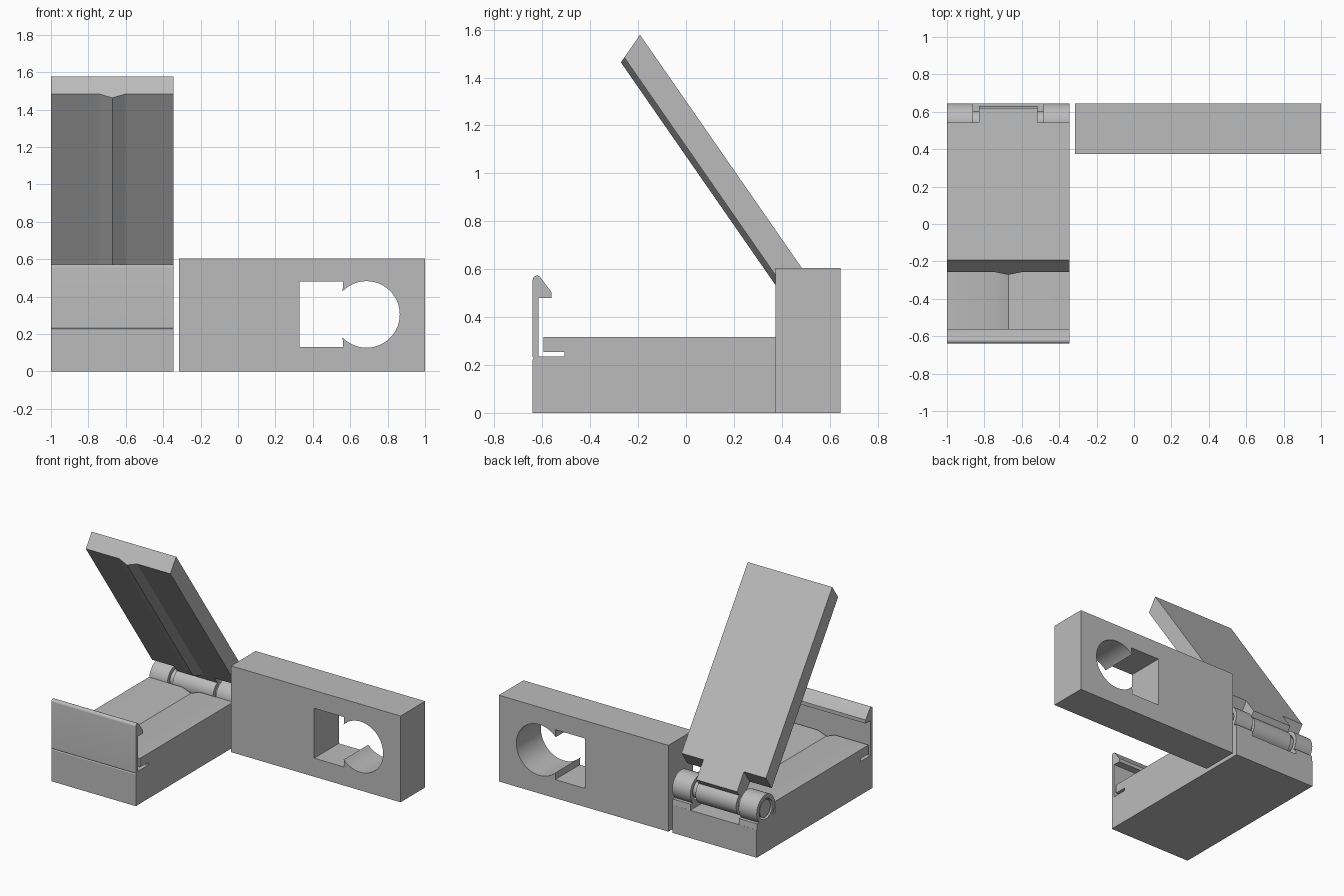
import bpy, bmesh, math
from mathutils import Vector

if "Cube" in bpy.data.objects:
    bpy.data.objects.remove(bpy.data.objects["Cube"])

grey = bpy.data.materials.new("plain_grey")
grey.use_nodes = True
colour = (0.5, 0.5, 0.5, 1)
grey.diffuse_color = colour
grey.node_tree.nodes["Principled BSDF"].inputs["Base Color"].default_value = colour


def prism(name, outline, start, end, place):
    """Extrude a 2D outline from start to end; place maps (u, v, w) to space."""
    bm = bmesh.new()
    rings = [[bm.verts.new(place(u, v, w)) for u, v in outline] for w in (start, end)]
    bm.faces.new(rings[0])
    bm.faces.new(rings[1])
    n = len(outline)
    for i in range(n):
        j = (i + 1) % n
        bm.faces.new((rings[0][i], rings[0][j], rings[1][j], rings[1][i]))
    bmesh.ops.recalc_face_normals(bm, faces=bm.faces)
    mesh = bpy.data.meshes.new(name)
    bm.to_mesh(mesh)
    bm.free()
    obj = bpy.data.objects.new(name, mesh)
    bpy.context.collection.objects.link(obj)
    mesh.materials.append(grey)
    return obj


def arc(cu, cv, r, a0, a1, steps):
    angles = [math.radians(a0 + (a1 - a0) * i / steps) for i in range(steps + 1)]
    return [(cu + r * math.cos(a), cv + r * math.sin(a)) for a in angles]


def cut(target, cutter):
    """Subtract the cutter, apply the result and delete the cutter."""
    cutter.hide_render = True
    mod = target.modifiers.new("cut", "BOOLEAN")
    mod.operation = "DIFFERENCE"
    mod.solver = "EXACT"
    mod.object = cutter
    bpy.context.view_layer.objects.active = target
    bpy.ops.object.modifier_apply(modifier=mod.name)
    bpy.data.objects.remove(cutter)


def smooth(obj):
    bpy.ops.object.select_all(action="DESELECT")
    obj.select_set(True)
    bpy.context.view_layer.objects.active = obj
    bpy.ops.object.shade_smooth_by_angle(angle=math.radians(25))


along_x = lambda y, z, x: Vector((x, y, z))
along_y = lambda x, z, y: Vector((x, y, z))

LEFT, RIGHT, MID = -0.345, -1.0, -0.672
HINGE = (0.545, 0.305)

# Base tray with its springy front latch, as one side profile
profile = [(-0.64, 0), (-0.64, 0.222), (-0.636, 0.228), (-0.64, 0.234)]
profile += arc(-0.622, 0.555, 0.018, 180, 40, 8)
profile += [(-0.562, 0.505), (-0.562, 0.48), (-0.615, 0.48), (-0.615, 0.235),
            (-0.507, 0.235), (-0.507, 0.255), (-0.595, 0.255), (-0.595, 0.317),
            (0.44, 0.317), (0.44, 0.195), (0.645, 0.195), (0.645, 0)]
base = prism("base_tray", profile, RIGHT, LEFT, along_x)

# V groove along the top of the tray
groove = [(MID - 0.07, 0.318), (MID, 0.292), (MID + 0.07, 0.318)]
cut(base, prism("groove_cutter", groove, -0.605, 0.46, along_y))
smooth(base)

# Hinge barrels at both ends, hollow around the pin
for side, x0, x1 in (("right", RIGHT, -0.86), ("left", -0.485, LEFT)):
    barrel = prism(f"hinge_barrel_{side}", arc(*HINGE, 0.1, 0, 350, 35), x0, x1, along_x)
    cut(barrel, prism("bore_cutter", arc(*HINGE, 0.072, 0, 350, 35), x0 - 0.1, x1 + 0.1, along_x))
    smooth(barrel)
    # Web joining the barrel to the tray below
    prism(f"barrel_web_{side}", [(0.44, 0.19), (0.645, 0.19), (0.64, 0.235), (0.44, 0.235)],
          x0, x1, along_x)

smooth(prism("hinge_pin", arc(*HINGE, 0.06, 0, 350, 35), RIGHT + 0.005, LEFT - 0.005, along_x))
smooth(prism("lid_knuckle", arc(*HINGE, 0.085, 0, 350, 35), -0.83, -0.515, along_x))

# Open lid: runs down along one slope, with ends bevelled along the other
corner = Vector((0, -0.192, 1.578))
down = Vector((0, 0.57, -0.821))
through = Vector((0, -0.57, -0.821))
on_lid = lambda x, t, s: Vector((x, 0, 0)) + corner + through * t + down * s
THICK = 0.115
section = [(RIGHT, 0), (LEFT, 0), (LEFT, THICK), (MID + 0.07, THICK),
           (MID, THICK + 0.025), (MID - 0.07, THICK), (RIGHT, THICK)]
prism("lid", section, 0, 1.29, on_lid)
tongue = [(-0.83, 0), (-0.515, 0), (-0.515, THICK), (-0.83, THICK)]
prism("lid_tongue", tongue, 1.28, 1.425, on_lid)

# Side block with a keyhole-shaped opening right through it
block = prism("side_block", [(-0.315, 0), (1, 0), (1, 0.605), (-0.315, 0.605)],
              0.373, 0.645, along_y)
keyhole = [(0.33, 0.48), (0.33, 0.13), (0.563, 0.13)]
keyhole += arc(0.687, 0.305, 0.178, -136, 136, 40)
keyhole += [(0.563, 0.48)]
cut(block, prism("keyhole_cutter", keyhole, 0.2, 0.8, along_y))
smooth(block)
